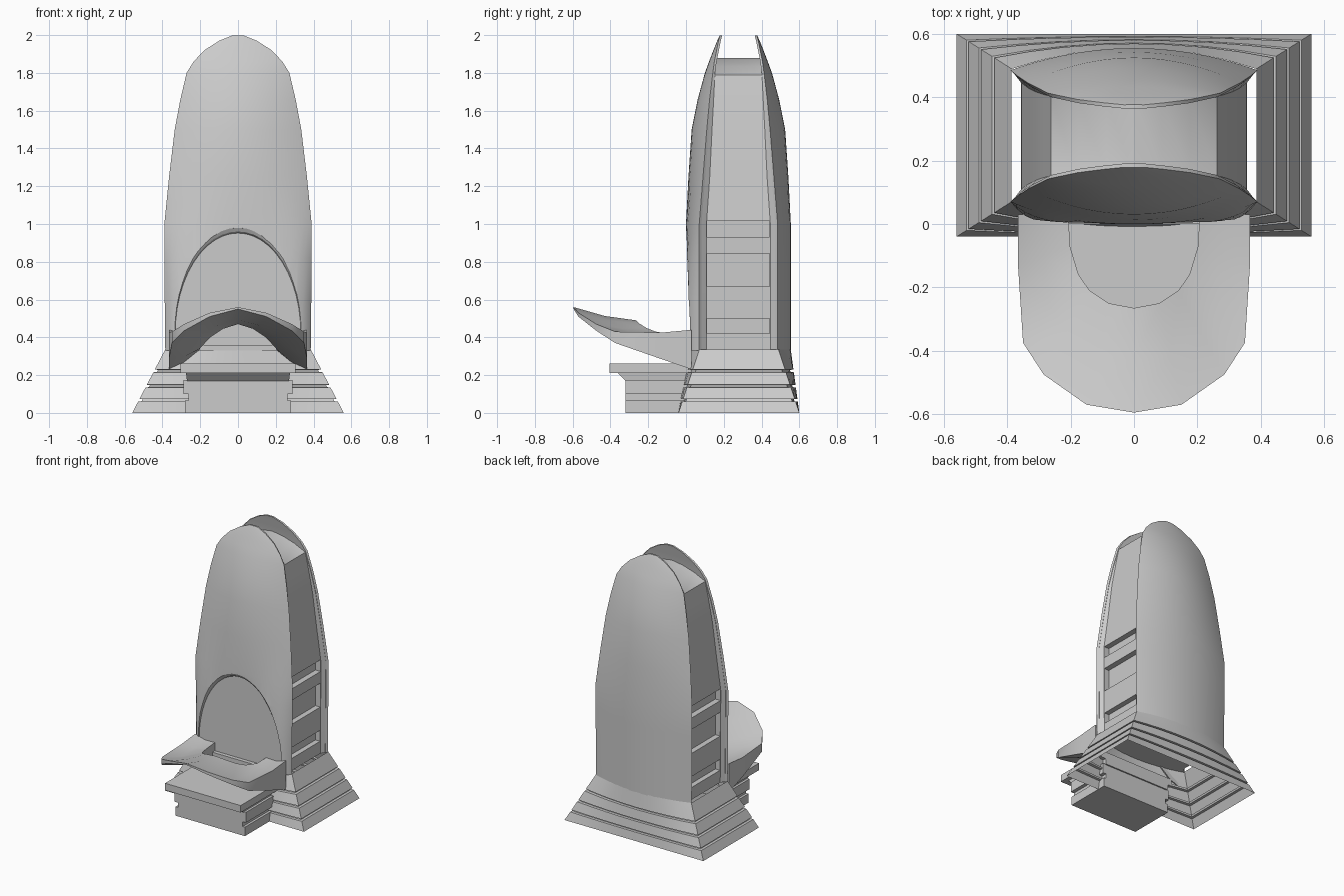
import bpy, bmesh, math

if "Cube" in bpy.data.objects:
    bpy.data.objects.remove(bpy.data.objects["Cube"])

YC = 0.555  # front and back of the tower mirror as y -> YC - y


def finish(name, bm, angle=30):
    bmesh.ops.remove_doubles(bm, verts=bm.verts, dist=1e-5)
    bmesh.ops.recalc_face_normals(bm, faces=bm.faces)
    me = bpy.data.meshes.new(name)
    bm.to_mesh(me)
    bm.free()
    ob = bpy.data.objects.new(name, me)
    bpy.context.collection.objects.link(ob)
    smooth(ob, angle)
    return ob


def smooth(ob, angle=30):
    bpy.ops.object.select_all(action='DESELECT')
    ob.select_set(True)
    bpy.context.view_layer.objects.active = ob
    bpy.ops.object.shade_smooth_by_angle(angle=math.radians(angle))


def loft(name, rings, caps=(True, True), angle=30):
    """Skin a list of closed rings with equal point counts."""
    bm = bmesh.new()
    vs = [[bm.verts.new(p) for p in r] for r in rings]
    n = len(vs[0])
    for a, b in zip(vs, vs[1:]):
        for i in range(n):
            j = (i + 1) % n
            bm.faces.new((a[i], a[j], b[j], b[i]))
    if caps[0]:
        bm.faces.new(vs[0][::-1])
    if caps[1]:
        bm.faces.new(vs[-1])
    return finish(name, bm, angle)


def cut(ob, cutters):
    for c in cutters:
        m = ob.modifiers.new("cut", 'BOOLEAN')
        m.operation = 'DIFFERENCE'
        m.solver = 'EXACT'
        m.object = c
        bpy.context.view_layer.objects.active = ob
        bpy.ops.object.modifier_apply(modifier=m.name)
        bpy.data.objects.remove(c)
    smooth(ob)


# Tower rows: z, half width, edge y, centre y, bow exponent at the front
ROWS = [(.33, .385, .07, 0, 9), (.6, .388, .07, 0, 8), (.82, .39, .07, 0, 5),
        (1.0, .39, .07, 0, 2.4), (1.25, .365, .09, .013, 2), (1.5, .335, .11, .03, 2),
        (1.66, .305, .125, .062, 2), (1.8, .272, .142, .1, 2), (1.86, .235, .15, .122, 2),
        (1.92, .178, .162, .145, 2), (1.97, .1, .172, .165, 2), (1.998, .03, .179, .178, 2)]


# Bowed front and back shells
def shell(name, back):
    cols = [math.sin(math.pi / 2 * i / 10) for i in range(-10, 11)]
    rings = []
    for z, w, e, c, k in ROWS:
        k = 2 if back else k
        ring = [(t * w, c + (e - c) * abs(t) ** k, z) for t in cols]
        ring += [(w * .97, e + .012, z), (-w * .97, e + .012, z)]
        rings.append([(x, YC - y, zz) for x, y, zz in ring] if back else ring)
    return loft(name, rings)


front_shell = shell("front_shell", False)
shell("back_shell", True)


# Arched recess with a chamfered rim in the front shell
def arch(s, y):
    pts = [(.35 * s * math.cos(math.pi * i / 24), y,
            .42 + (.56 * s) * math.sin(math.pi * i / 24)) for i in range(25)]
    return pts + [(-.35 * s, y, .36), (.35 * s, y, .36)]


cut(front_shell, [loft("arch_cutter", [arch(1.02, -.05), arch(1.0, .001),
                                       arch(.965, .012), arch(.95, .028)])])

# Core with chamfered corners and a gently arched roof
rings = []
for z, w, e, d in [(.33, .38, .072, .028), (1.0, .385, .072, .028), (1.25, .36, .092, .026),
                   (1.5, .33, .112, .02), (1.66, .3, .127, .015), (1.79, .268, .145, .006),
                   (1.835, .18, .153, .004), (1.865, .09, .158, .003), (1.88, .005, .16, .001)]:
    f, g = e, e + 1.3 * d
    half = [(w, f), (w - d, g), (w - d, YC - g), (w, YC - f)]
    rings.append([(x, y, z) for x, y in half] + [(-x, y, z) for x, y in half[::-1]])
core = loft("tower_core", rings)


# Side window bands sunk into the core
def box(name, x0, x1, y0, y1, z0, z1):
    return loft(name, [[(x0, y0, z), (x1, y0, z), (x1, y1, z), (x0, y1, z)] for z in (z0, z1)])


cutters = []
for s in (-1, 1):
    for z0, z1 in ((.42, .50), (.67, .845), (.93, 1.015)):
        cutters.append(box("window_cutter", *sorted((s * .315, s * .5)), .112, .443, z0, z1))
cut(core, cutters)


# Flared plinth with shadow grooves, open underneath
def plinth_ring(z, d):
    x = .56 - .52 * z - d
    fc, fe = -.04 + .12 * z + d, -.04 + .33 * z + d
    bc, be = .6 - .135 * z - d, .6 - .33 * z - d
    ring = []
    for i in range(-4, 5):
        t = i / 4
        ring.append((x * t, fc + (fe - fc) * t * t, z))
    for i in range(4, -5, -1):
        t = i / 4
        ring.append((x * t, bc + (be - bc) * t * t, z))
    return ring


levels = [(0, 0)]
for z in (.06, .135, .215):
    levels += [(z, 0), (z + .001, .018), (z + .013, .018), (z + .014, 0)]
levels += [(.29, 0), (.335, 0)]
loft("plinth", [plinth_ring(z, d) for z, d in levels], caps=(False, False))

# Entrance podium with notched sides and overhanging slab
half = [(.28, 0), (.28, .065), (.262, .065), (.262, .1), (.288, .1), (.288, .175)]
prof = half + [(-x, z) for x, z in half[::-1]]
loft("podium", [[(x, y, z) for x, z in prof] for y in (-.32, .02)])
loft("podium_slab", [[(-x, y, z), (x, y, z), (x, .03, z), (-x, .03, z)]
                     for x, y, z in ((.27, -.32, .17), (.275, -.36, .21),
                                     (.305, -.405, .211), (.305, -.405, .262))])

# U-shaped canopy: outer plan, top z, bottom z; hole plan, bottom z, top z
stations = [((.366, .03), .44, .23, (.207, .03), .33, .42),
            ((.366, -.13), .425, .285, (.202, -.07), .34, .415),
            ((.35, -.375), .43, .37, (.175, -.16), .37, .43),
            ((.285, -.475), .47, .435, (.14, -.21), .405, .45),
            ((.15, -.57), .53, .51, (.08, -.25), .445, .475),
            ((0, -.595), .56, .55, (0, -.265), .47, .49)]


def section(st, s):
    (ox, oy), ot, ob, (hx, hy), hb, ht = st
    mx, my = (ox + hx) / 2, (oy + hy) / 2
    return [(s * ox, oy, ot), (s * ox, oy, ob), (s * mx, my, (ob + hb) / 2 - .015),
            (s * hx, hy, hb), (s * hx, hy, ht), (s * mx, my, (ot + ht) / 2 - .012)]


loft("canopy", [section(s, 1) for s in stations] + [section(s, -1) for s in stations[-2::-1]])
